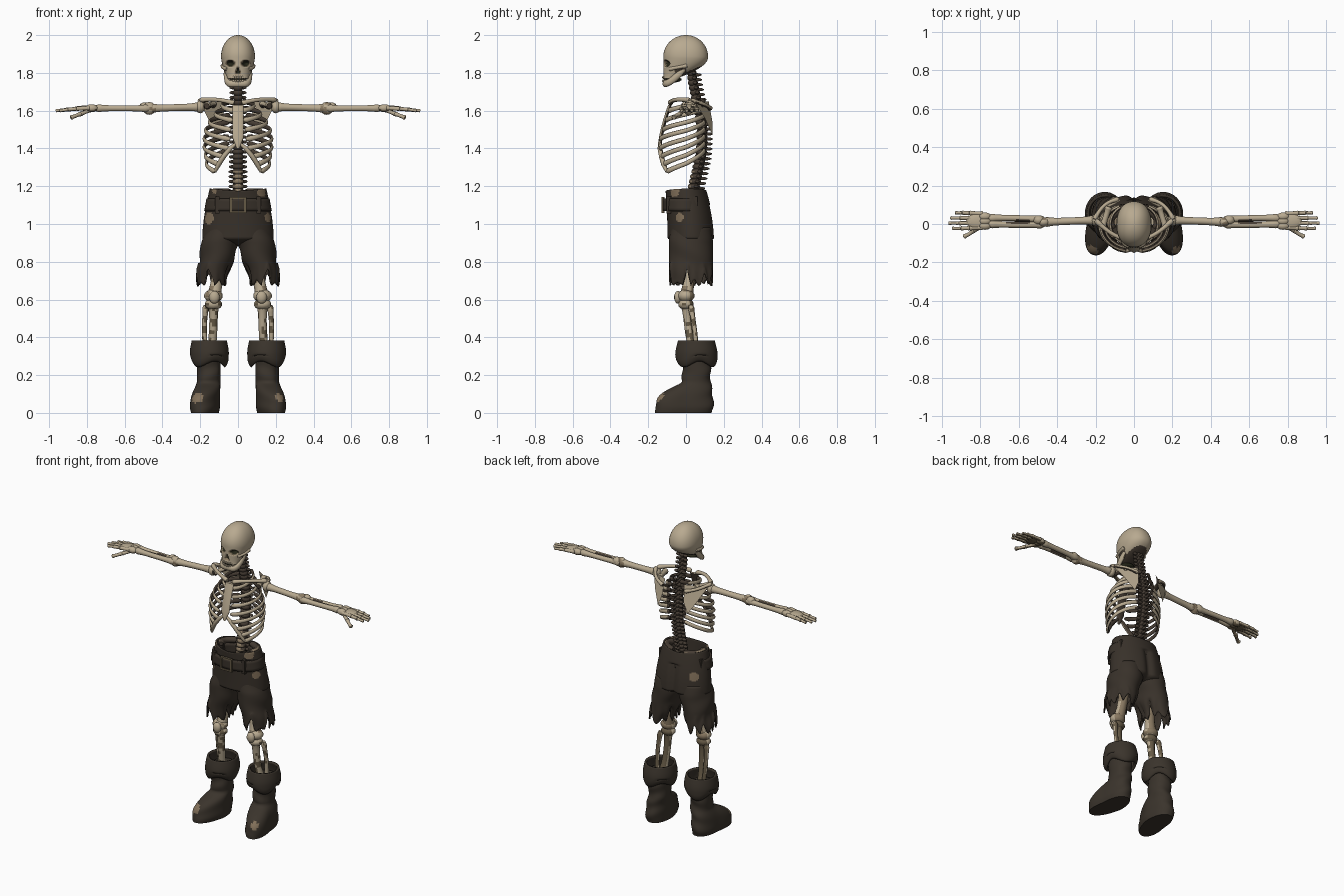
import bpy, bmesh
from math import sin, cos, pi, sqrt, exp, hypot, atan2, copysign
from mathutils import Vector, Matrix

if "Cube" in bpy.data.objects:
    bpy.data.objects.remove(bpy.data.objects["Cube"])


def material(name, *colour):
    mat = bpy.data.materials.new(name)
    mat.use_nodes = True
    mat.diffuse_color = (*colour, 1)
    shader = mat.node_tree.nodes["Principled BSDF"]
    shader.inputs["Base Color"].default_value = (*colour, 1)
    shader.inputs["Roughness"].default_value = .9
    return mat


BONE = material("pale bone", .48, .4, .28)
AGED = material("aged bone", .25, .19, .12)
GRIMY = material("grimy bone", .13, .1, .06)
DARK = material("dark bone", .06, .045, .033)
HOLLOW = material("hollow", .02, .02, .01)
CLOTH = material("trouser cloth", .04, .031, .023)
LEATHER = material("boot leather", .043, .034, .025)
PATCH = material("worn patch", .22, .16, .1)


def finish(name, bm, mats, rule=None, smooth=True, thickness=0):
    """Turn a bmesh into an object, colouring faces by rule(centre, normal)."""
    bmesh.ops.recalc_face_normals(bm, faces=bm.faces)
    for face in bm.faces:
        face.smooth = smooth and len(face.verts) < 5
        if rule:
            face.material_index = int(rule(face.calc_center_median(), face.normal))
    mesh = bpy.data.meshes.new(name)
    bm.to_mesh(mesh)
    bm.free()
    for mat in mats:
        mesh.materials.append(mat)
    obj = bpy.data.objects.new(name, mesh)
    bpy.context.scene.collection.objects.link(obj)
    if thickness:
        solid = obj.modifiers.new("thickness", "SOLIDIFY")
        solid.thickness = thickness
        solid.offset = 0


def skin(bm, rings, capped=True):
    loops = [[bm.verts.new(point) for point in ring] for ring in rings]
    for low, high in zip(loops, loops[1:]):
        for k in range(len(low)):
            bm.faces.new((low[k - 1], low[k], high[k], high[k - 1]))
    if capped:
        bm.faces.new(loops[0])
        bm.faces.new(loops[-1])


def rounded(value, power):
    return copysign(abs(value) ** power, value)


def loft(name, profile, mats, seg=48, steps=16, power=1, warp=None, rule=None, side=1, thickness=0):
    """Stack ellipses; profile(t) gives z, centre x, centre y, radius x, radius y."""
    rings = []
    for i in range(steps + 1):
        z, cx, cy, rx, ry = profile(i / steps)
        ring = []
        for k in range(seg):
            angle = 2 * pi * k / seg
            point = Vector((cx + rx * rounded(cos(angle), power), cy + ry * rounded(sin(angle), power), z))
            if warp:
                warp(point)
            point.x *= side
            ring.append(point)
        rings.append(ring)
    bm = bmesh.new()
    skin(bm, rings, capped=not thickness)
    finish(name, bm, mats, rule, thickness=thickness)


def tube(bm, points, radius, side=1, flare=1, wide=1, tall=1, seg=10):
    """Sweep along points, flaring towards both rounded ends."""
    path = [Vector(p) for p in points]
    last = len(path) - 1
    whole = (path[-1] - path[0]).normalized()
    ref = Vector((0, 1, 0)) if abs(whole.z) > .8 else Vector((0, 0, 1))
    rings = []
    for i, p in enumerate(path):
        along = path[min(i + 1, last)] - path[max(i - 1, 0)]
        across = along.cross(ref).normalized()
        up = across.cross(along).normalized()
        size = radius * (1 + (flare - 1) * abs(2 * i / last - 1) ** 4)
        if i in (0, last):
            size *= .6
        ring = []
        for k in range(seg):
            angle = 2 * pi * k / seg
            q = p + size * (across * cos(angle) * wide + up * sin(angle) * tall)
            ring.append(Vector((q.x * side, q.y, q.z)))
        rings.append(ring)
    skin(bm, rings)


def bone(bm, start, end, radius, side=1, flare=1.6, bow=(0, 0, 0)):
    """Long bone from joint to joint, with swollen ends and an optional bow."""
    start, end, bow = Vector(start), Vector(end), Vector(bow)
    points = [start.lerp(end, i / 16) + bow * sin(pi * i / 16) for i in range(17)]
    tube(bm, points, radius, side, flare)


def blob(bm, centre, radii, side=1, seg=12):
    place = Matrix.Translation((centre[0] * side, *centre[1:]))
    bmesh.ops.create_uvsphere(bm, u_segments=seg, v_segments=seg // 2 + 1, radius=1,
                              matrix=place @ Matrix.Diagonal((*radii, 1)))


def box(bm, centre, size):
    bmesh.ops.create_cube(bm, size=1, matrix=Matrix.Translation(centre) @ Matrix.Diagonal((*size, 1)))


# Skull with pressed-in eye sockets and nose
def skull_profile(u):
    t = u ** 1.6
    dome = max(.02, sqrt(1 - (1 - min(1, 2 * t)) ** 2))
    lower = max(0, 2 * t - 1)
    front, back = -.12 * dome, .117 * dome - .17 * lower ** 2
    return 2 - .23 * t, 0, (front + back) / 2, .09 * dome - .036 * lower ** 1.5, (back - front) / 2


def socket(p):
    eye = hypot((abs(p.x) - .04) / .024, (p.z - 1.85) / .018)
    nose = max(abs(p.x) / max(.45 * (1.835 - p.z), .001), abs(p.z - 1.813) / .02)
    return min(eye, nose) if p.y < -.02 else 9


def press(p):
    p.y += .04 * max(0, 1 - socket(p) ** 2)


def skull_colour(c, n):
    temple = abs(c.x) > .05 and -.06 < c.y < 0 and c.z < 1.825
    if socket(c) < .8:
        return 1
    return 2 if temple or n.z < -.75 else 3 if socket(c) < 1.1 else 0


loft("skull", skull_profile, [BONE, HOLLOW, DARK, AGED], seg=96, steps=64, power=.9, warp=press, rule=skull_colour)

bm = bmesh.new()
for side in (1, -1):
    bone(bm, (.058, -.088, 1.82), (.08, .005, 1.838), .009, side, bow=(.01, 0, 0))
finish("cheekbones", bm, [BONE])

bm = bmesh.new()
blob(bm, (0, -.07, 1.765), (.046, .047, .016))
finish("mouth_hollow", bm, [HOLLOW])

bm = bmesh.new()
bend = [k / 12 for k in range(-12, 13)]
tube(bm, [(.064 * sin(u * pi / 2), -.112 + .11 * u ** 4, 1.742 + .09 * u ** 6) for u in bend], .018, wide=.7)
finish("jaw", bm, [BONE, GRIMY], lambda c, n: n.z < -.8 or n.y > .7)

bm = bmesh.new()
for k in range(-5, 6):
    for z in (1.758, 1.776):
        blob(bm, (.05 * sin(k / 4), -.075 - .046 * cos(k / 4), z), (.006, .005, .008), seg=8)
finish("teeth", bm, [BONE])

# Spine of stacked vertebrae with spurs
bm = bmesh.new()
for k in range(27):
    t = k / 26
    z, y, r = 1.12 + .68 * t, .03 + .055 * sin(pi * t) ** 1.5, .034 - .008 * t
    blob(bm, (0, y, z), (r, r, .02))
    blob(bm, (0, y + r, z - .01), (.008, .028, .009), seg=8)
    for side in (1, -1):
        blob(bm, (r, y + .012, z), (.018, .012, .009), side, seg=8)
finish("spine", bm, [DARK, AGED], lambda c, n: c.z < 1.28 and n.y < -.6 and abs(c.x) < .025)

# Breastbone
loft("breastbone", lambda t: (1.4 + .23 * t, 0, -.14 + .055 * t ** 1.5, .008 + .022 * min(1, 4 * t), .01),
     [BONE, DARK], seg=24, rule=lambda c, n: n.y > .3)


def inner_side(c, n):
    return n.x * c.x + n.y * c.y < -.02 or (abs(c.x) < .07 and c.y > .05)


def mottle(c, n):
    return sin(c.x * 90 + c.z * 40) * sin(c.z * 70 + c.y * 60) > .3 or n.y > .6


def underside(c, n):
    return n.z < -.5


def rib_path(i):
    width = .085 + .095 * sin(min(i / 4, 1) * pi / 2) - .006 * max(i - 5, 0)
    end = .94 - .06 * max(i - 4, 0)
    front = .09 + .05 * min(i / 3, 1)
    path = []
    for k in range(25):
        u = .07 + (end - .07) * k / 24
        reach = cos(u * pi)
        path.append((width * sin(u * pi) ** .85, reach * (.1 if reach > 0 else front),
                     1.655 - .036 * i - (.06 + .015 * i) * u))
    return path


# Trouser leg shape with a torn hem
def trouser_profile(t):
    tuck = 1 - .1 * max(0, 1 - 5 * t)
    return .98 - .31 * t, .078 + .065 * t, .026, (.103 - .03 * t) * tuck, .112 * tuck


def tear(p):
    turn = atan2(p.y - .026, p.x - .14) / (2 * pi) + .5
    jag = abs(turn * 11 % 1 * 2 - 1) * (.6 + .4 * sin(turn * 30))
    p.z += jag * min(.1, max(0, .8 - p.z))
    p.x += .004 * sin(p.z * 45 + p.y * 20)


# Boot shape, toes turned out
def boot_profile(t):
    z = .33 * t
    foot = max(0, 1 - (z / .16) ** 3)
    sole = .006 * max(0, 1 - 12 * t)
    return z, .155 + .015 * foot, .055 - .065 * foot, .062 + .013 * foot - sole, .075 + .08 * foot - sole


def toe_out(p):
    p.x += max(0, -p.y) * .2
    p.y += .004 * sin(p.z * 70 + p.x * 25)


def cuff_profile(t):
    swell = .015 * sin(pi * t ** .7)
    return .262 + .12 * t, .152, .055, .078 + .008 * t + swell, .09 + swell


def droop(p):
    if p.z < .3:
        p.z += .016 * sin(3 * atan2(p.y - .055, p.x - .152) + 1)


SHOULDER, ELBOW, WRIST = Vector((.2, .02, 1.62)), Vector((.47, .01, 1.612)), Vector((.755, .015, 1.613))
HIP, KNEE, ANKLE = Vector((.1, .02, .95)), Vector((.13, 0, .6)), Vector((.145, .045, .28))

# Everything paired
for side, label in ((1, "left"), (-1, "right")):
    bm = bmesh.new()
    tips = [(.012, -.135, 1.425)]
    for i in range(8):
        path = rib_path(i)
        tube(bm, path, .0105, side, flare=1.3, wide=.7, tall=1.15, seg=8)
        if i > 3:
            tips.append(path[-1])
    tube(bm, tips, .013, side)
    finish(f"{label}_ribs", bm, [BONE, DARK], inner_side)

    # Shoulder girdle
    bm = bmesh.new()
    bone(bm, (.02, -.085, 1.64), SHOULDER + Vector((0, 0, .035)), .011, side, bow=(0, -.02, .01))
    finish(f"{label}_collarbone", bm, [BONE, GRIMY], underside)
    bm = bmesh.new()
    corners = ((.07, .12, 1.65), (.2, .05, 1.64), (.16, .1, 1.56), (.11, .14, 1.47), (.08, .14, 1.54))
    bm.faces.new([bm.verts.new((x * side, y, z)) for x, y, z in corners])
    bmesh.ops.solidify(bm, geom=bm.faces[:], thickness=.014)
    finish(f"{label}_shoulder_blade", bm, [BONE, DARK], lambda c, n: n.y < .1, smooth=False)
    bm = bmesh.new()
    bone(bm, (.08, .13, 1.61), (.205, .025, 1.655), .01, side, bow=(.01, .02, 0))
    bone(bm, (.13, .09, 1.635), (.165, -.02, 1.625), .015, side)
    finish(f"{label}_shoulder_ridge", bm, [BONE, DARK], lambda c, n: n.z < .1 and n.y < .5)

    # Arm
    bm = bmesh.new()
    bone(bm, SHOULDER, ELBOW, .019, side)
    blob(bm, SHOULDER, (.026, .032, .034), side)
    blob(bm, ELBOW, (.035, .026, .034), side)
    finish(f"{label}_upper_arm", bm, [BONE, AGED], lambda c, n: abs(c.x) > .43 and mottle(c, n))
    bm = bmesh.new()
    for shift in (-.015, .016):
        offset = Vector((0, shift, 0))
        bone(bm, ELBOW + offset * .8, WRIST + offset, .016, side, bow=offset / 5)
    blob(bm, ELBOW + Vector((.025, .01, .006)), (.03, .025, .026), side)
    finish(f"{label}_forearm", bm, [BONE, DARK], lambda c, n: .54 < abs(c.x) < .67 and abs(c.y - .012) < .009)

    # Hand
    bm = bmesh.new()
    blob(bm, WRIST + Vector((.055, 0, 0)), (.065, .044, .014), side)
    for j in range(-1, 2):
        blob(bm, WRIST + Vector((.02, j * .024, 0)), (.035, .022, .021), side)
    for j, reach in enumerate((.09, .11, .1, .075)):
        spread = j - 1.4
        root = WRIST + Vector((.03, spread * .024, 0))
        knuckle = WRIST + Vector((.1, spread * .026, -.003))
        middle = knuckle + Vector((reach / 2, spread * .001, -.004))
        tip = knuckle + Vector((reach, spread * .001, -.01))
        for start, end, r in ((root, knuckle, .011), (knuckle, middle, .01), (middle, tip, .008)):
            bone(bm, start, end, r, side, flare=1.4)
    thumb = [WRIST + Vector((.13, -.08, -.05)) * t for t in (.15, .6, 1)]
    for start, end in zip(thumb, thumb[1:]):
        bone(bm, start, end, .01, side, bow=(0, -.004, 0))
    finish(f"{label}_hand", bm, [BONE, GRIMY], underside)

    # Leg
    bm = bmesh.new()
    bone(bm, HIP, KNEE, .03, side, flare=1.5, bow=(-.012, .012, 0))
    blob(bm, KNEE + Vector((0, 0, .02)), (.05, .045, .035), side)
    finish(f"{label}_thigh_bone", bm, [BONE, AGED], mottle)
    bm = bmesh.new()
    blob(bm, (.125, -.043, .612), (.028, .02, .034), side)
    finish(f"{label}_kneecap", bm, [BONE])
    bm = bmesh.new()
    bone(bm, KNEE, ANKLE, .022, side, flare=2, bow=(-.006, -.008, 0))
    bone(bm, KNEE + Vector((.04, .025, -.03)), ANKLE + Vector((.02, .015, 0)), .013, side, bow=(.01, .005, 0))
    blob(bm, KNEE - Vector((0, 0, .025)), (.047, .042, .03), side)
    finish(f"{label}_shin_bones", bm, [BONE, GRIMY], mottle)
    bm = bmesh.new()
    tube(bm, [(.122 * cos(k / 8), .01 + .075 * sin(k / 8), 1.17) for k in range(-4, 11)], .02, side)
    finish(f"{label}_hip_bone", bm, [DARK, AGED], lambda c, n: n.x * c.x + n.y * c.y > .07)

    # Clothing
    loft(f"{label}_trouser_leg", trouser_profile, [CLOTH], seg=66, steps=24, warp=tear, side=side, thickness=.008)
    scuff = Vector((.215 * side, -.135, .08))
    loft(f"{label}_boot", boot_profile, [LEATHER, PATCH], steps=28, power=.9, warp=toe_out, side=side,
         rule=lambda c, n: (c - scuff).length < (.026 if side > 0 else .034))
    loft(f"{label}_boot_cuff", cuff_profile, [LEATHER], warp=droop, side=side, thickness=.014)


# Trouser seat with worn patches
def seat_profile(t):
    closing = sqrt(max(.1, min(1, t * 8)))
    return (.89 + .285 * t, 0, .028 * (1 - t * t),
            (.185 - .04 * t * t) * closing, (.12 - .017 * t * t) * closing)


def seat_shape(p):
    p.z += abs(p.x) * max(0, p.z - 1.1)
    if .07 < p.y and p.z < 1.1:
        p.y -= .02 * exp(-(p.x / .025) ** 2)


PATCHES = (((-.155, -.04, 1.03), .034), ((.16, -.035, 1.035), .026), ((-.13, .1, 1.04), .03),
           ((.125, -.06, 1.17), .03), ((-.125, -.06, 1.18), .02))
loft("trouser_seat", seat_profile, [CLOTH, PATCH], seg=96, steps=40, warp=seat_shape, thickness=.01,
     rule=lambda c, n: any((c - Vector(spot)).length < size for spot, size in PATCHES))

# Belt, loops and buckle
loft("belt", lambda t: (1.068 + .067 * t, 0, -.005, .172 - .012 * t, .113), [CLOTH], steps=4, thickness=.014)
bm = bmesh.new()
for angle in (-2.3, -.84, .5, 2.64):
    box(bm, (.165 * cos(angle), -.005 + .116 * sin(angle), 1.1), (.022, .022, .09))
finish("belt_loops", bm, [CLOTH], smooth=False)
bm = bmesh.new()
for side in (1, -1):
    box(bm, (.038 * side, -.122, 1.1), (.012, .016, .085))
    box(bm, (0, -.122, 1.1 + .037 * side), (.088, .016, .011))
finish("belt_buckle", bm, [GRIMY], smooth=False)
